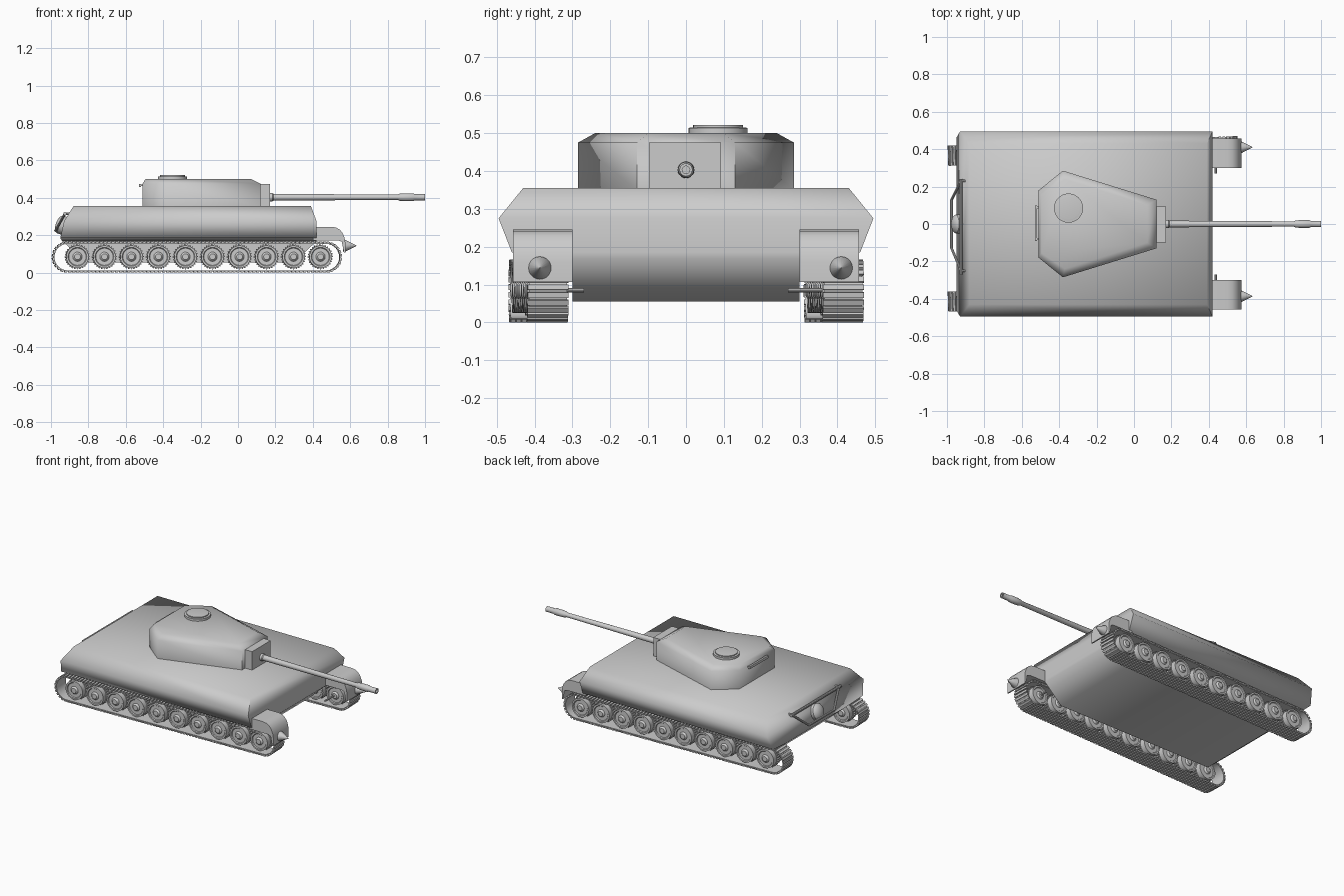
import bpy, bmesh, math
from mathutils import Vector, Matrix

if "Cube" in bpy.data.objects:
    bpy.data.objects.remove(bpy.data.objects["Cube"])


def finish(name, bm, angle=35):
    bmesh.ops.recalc_face_normals(bm, faces=bm.faces)
    me = bpy.data.meshes.new(name)
    bm.to_mesh(me)
    bm.free()
    ob = bpy.data.objects.new(name, me)
    bpy.context.collection.objects.link(ob)
    bpy.ops.object.select_all(action='DESELECT')
    ob.select_set(True)
    bpy.context.view_layer.objects.active = ob
    bpy.ops.object.shade_smooth_by_angle(angle=math.radians(angle))
    return ob


def lathe(name, profile, loc, axis, segs=28):
    """Spin (axial, radius) points around an axis."""
    bm = bmesh.new()
    rot = Vector((0, 0, 1)).rotation_difference(Vector(axis)).to_matrix()
    rings = []
    for a, r in profile:
        rings.append([bm.verts.new(rot @ Vector((r * math.cos(t), r * math.sin(t), a)) + Vector(loc))
                      for t in (2 * math.pi * i / segs for i in range(segs))])
    for p, q in zip(rings, rings[1:]):
        for i in range(segs):
            j = (i + 1) % segs
            bm.faces.new((p[i], p[j], q[j], q[i]))
    bm.faces.new(rings[0])
    bm.faces.new(rings[-1])
    bmesh.ops.remove_doubles(bm, verts=bm.verts, dist=1e-5)
    return finish(name, bm)


def prism_y(name, pts, y0, y1, angle=35):
    """Extrude an (x, z) outline along y."""
    bm = bmesh.new()
    f = bm.faces.new([bm.verts.new((x, y0, z)) for x, z in pts])
    ext = bmesh.ops.extrude_face_region(bm, geom=[f])['geom']
    bmesh.ops.translate(bm, vec=(0, y1 - y0, 0), verts=[v for v in ext if isinstance(v, bmesh.types.BMVert)])
    return finish(name, bm, angle)


def box(name, x0, x1, y0, y1, z0, z1):
    return prism_y(name, [(x0, z0), (x1, z0), (x1, z1), (x0, z1)], y0, y1)


def rod(name, a, b, r, segs=10):
    a, b = Vector(a), Vector(b)
    return lathe(name, [(0, r), ((b - a).length, r)], a, (b - a).normalized(), segs)


def loft(name, rows, angle):
    """Skin a stack of closed rows of points and cap both ends."""
    bm = bmesh.new()
    rows = [[bm.verts.new(p) for p in row] for row in rows]
    n = len(rows[0])
    for a, b in zip(rows, rows[1:]):
        for i in range(n):
            j = (i + 1) % n
            bm.faces.new((a[i], a[j], b[j], b[i]))
    bm.faces.new(rows[0])
    bm.faces.new(rows[-1])
    return finish(name, bm, angle)


# Hull: each level is (half width, z, rear x, front x)
levels = [(.43, .355, -.88, .39), (.495, .275, -.93, .42), (.46, .185, -.95, .42),
          (.30, .168, -.94, .42), (.30, .055, -.81, .30)]
loft("hull", [[(xr, -y, z), (xf, -y, z), (xf, y, z), (xr, y, z)] for y, z, xr, xf in levels], 72)

# Turret with chamfered roof
outline = [(-.51, .18), (-.38, .285), (.12, .13), (.12, -.13), (-.38, -.285), (-.51, -.18)]
roof = [(-.495, .155), (-.37, .24), (.07, .10), (.07, -.10), (-.37, -.24), (-.495, -.155)]
loft("turret", [[(x, y, z) for x, y in pts]
                for pts, z in ((outline, .35), (outline, .475), (roof, .50))], 65)
box("gun_mantlet", .11, .17, -.098, .093, .355, .475)
lathe("gun_barrel", [(0, .022), (.02, .022), (.025, .018), (.69, .014), (.70, .019), (.73, .021),
                     (.77, .021), (.78, .017), (.835, .017), (.835, .010), (.78, .010)],
      (.165, 0, .403), (1, 0, 0), 20)
lathe("cupola", [(-.02, .078), (.014, .078), (.015, .066), (.021, .066), (.022, .060)],
      (-.35, .085, .50), (0, 0, 1), 32)

# Rail on the turret rear
box("turret_rail", -.53, -.518, -.09, .10, .458, .475)
for y in (-.08, .09):
    box("rail_bracket", -.525, -.49, y - .006, y + .006, .462, .47)

# Rear frame and round cover
rod("rear_bar_upper", (-.925, -.27, .315), (-.925, .24, .315), .009)
rod("rear_bar_lower", (-.975, -.13, .225), (-.975, .13, .225), .008)
for s, y in ((-1, -.25), (1, .23)):
    rod("rear_brace", (-.925, y, .315), (-.975, s * .13, .225), .007)
    rod("rear_bracket", (-.89, y, .315), (-.925, y, .315), .007)
lathe("rear_cover", [(-.03, .05), (.01, .05), (.022, .04), (.03, .02), (.032, 0)],
      (-.943, 0, .255), (-.94, 0, .34), 24)

# Running gear: both sides sit slightly skewed about z
SKEW, XM = .033, -.235
ZC, XR, XF, WIDTH = .083, -.912, .472, .108
half = [(.053, 0), (.053, .016), (.049, .021), (.043, .025), (.043, .046), (.048, .05),
        (.048, .06), (.015, .06), (.015, .035)]
wheel_profile = [(-a, r) for a, r in half] + [(a, r) for a, r in reversed(half)]
wheel_x = [-.86 + 1.30 * i / 9 for i in range(10)]
flat, arc = XF - XR, math.pi * .08
loop_len = 2 * (flat + arc)


def loop_point(d, r):
    """Position and heading at distance d round the track loop of radius r."""
    if d < flat:
        return XR + d, ZC - r, 0
    d -= flat
    if d < arc:
        t = d / .08
        return XF + r * math.sin(t), ZC - r * math.cos(t), t
    d -= arc
    if d < flat:
        return XF - d, ZC + r, math.pi
    t = math.pi + (d - flat) / .08
    return XR + r * math.sin(t), ZC - r * math.cos(t), t


fender = [(.40, .245), (.50, .245), (.525, .241), (.545, .229), (.56, .21), (.57, .185), (.574, .16),
          (.574, .107), (.566, .107), (.555, .165), (.535, .172), (.40, .172)]
wheel_data = None
for s, side in ((-1, "right"), (1, "left")):
    yc = s * .39
    # Track band and link pads
    bm = bmesh.new()
    n, links, h = 200, 156, WIDTH / 2 - .004
    rings = []
    for r, dy in ((.071, -h), (.071, h), (.077, h), (.077, -h)):
        pts = [loop_point(loop_len * i / n, r) for i in range(n)]
        rings.append([bm.verts.new((x, yc + dy, z)) for x, z, _ in pts])
    for k in range(4):
        a, b = rings[k], rings[(k + 1) % 4]
        for i in range(n):
            j = (i + 1) % n
            bm.faces.new((a[i], a[j], b[j], b[i]))
    for i in range(links):
        x, z, t = loop_point(loop_len * (i + .5) / links, .0785)
        m = (Matrix.Translation((x, yc, z)) @ Matrix.Rotation(-t, 4, 'Y')
             @ Matrix.Diagonal((.014, WIDTH, .009, 1)))
        bmesh.ops.create_cube(bm, size=1, matrix=m)
    bmesh.ops.rotate(bm, verts=bm.verts, cent=(XM, yc, 0), matrix=Matrix.Rotation(SKEW, 3, 'Z'))
    finish("track_" + side, bm, 30)

    # Road wheels with a toothed ring on each
    if wheel_data is None:
        wheel = lathe("wheel_source", wheel_profile, (0, 0, 0), (0, 1, 0))
        radii = [.067 if i % 4 < 2 else .061 for i in range(112)]
        teeth = [(r * math.cos(math.pi * i / 56), r * math.sin(math.pi * i / 56)) for i, r in enumerate(radii)]
        gear = prism_y("gear_source", teeth, -.014, .014, 20)
        wheel_data = (("road_wheel", wheel.data), ("tooth_ring", gear.data))
        bpy.data.objects.remove(wheel)
        bpy.data.objects.remove(gear)
    for x in wheel_x:
        for nm, data in wheel_data:
            ob = bpy.data.objects.new(nm, data)
            ob.location = (x, yc + SKEW * (x - XM), .085)
            ob.rotation_euler.z = SKEW
            bpy.context.collection.objects.link(ob)
    rod("front_axle_" + side, (.437, s * .27, .085), (.437, yc, .085), .006)

    # Front fender and its pointed lamp
    prism_y("fender_" + side, fender, s * .30, s * .457)
    lathe("lamp_" + side, [(-.01, .03), (.005, .03), (.062, .001)],
          (.572, .41 if s > 0 else -.386, .144), (1, 0, 0), 20)
